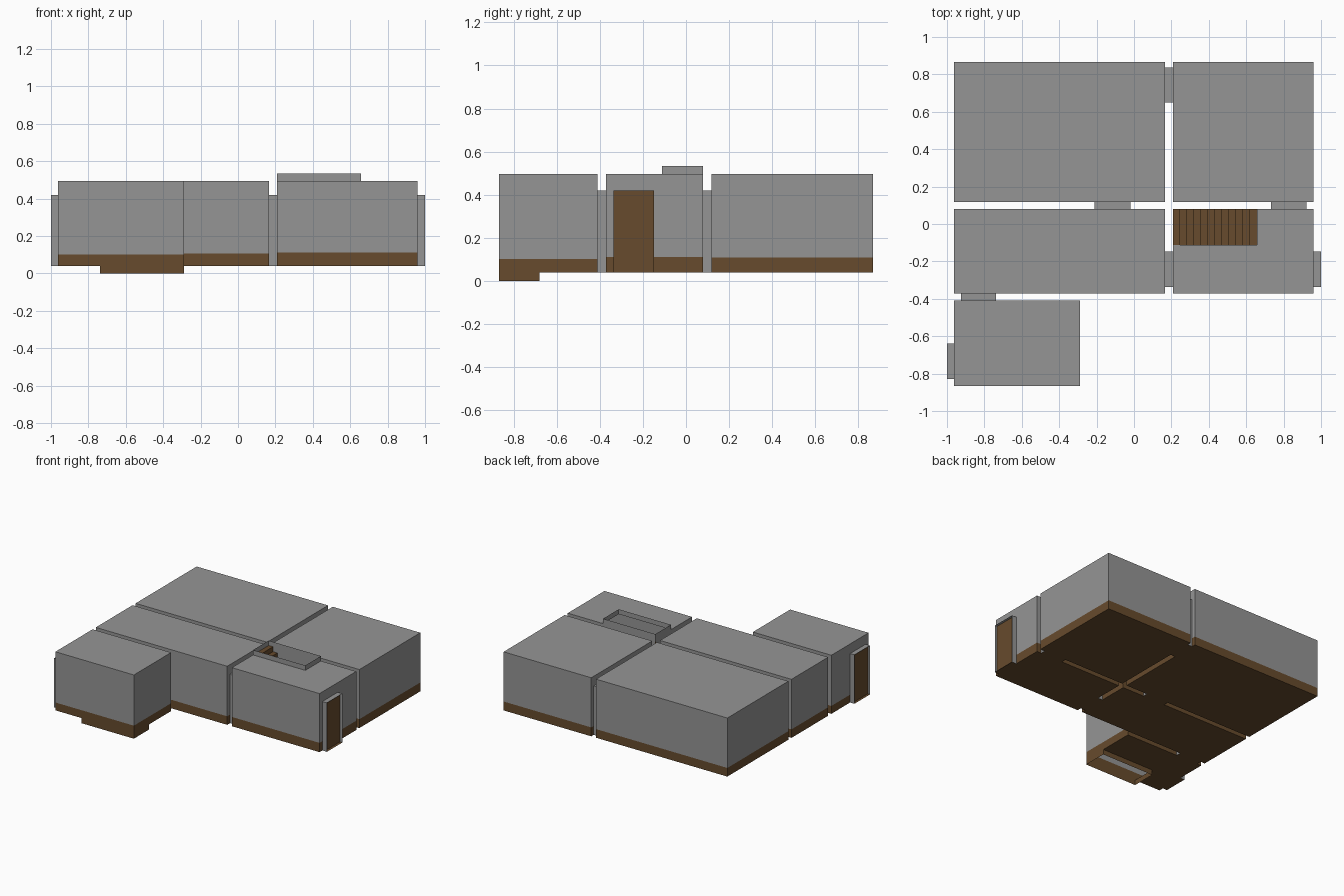
import bpy, bmesh

if "Cube" in bpy.data.objects:
    bpy.data.objects.remove(bpy.data.objects["Cube"])

FLOOR, CEIL, DOOR_TOP = 0.04, 0.495, 0.42


def material(name, rgb):
    m = bpy.data.materials.new(name)
    m.diffuse_color = (*rgb, 1)
    m.use_nodes = True
    m.node_tree.nodes["Principled BSDF"].inputs["Base Color"].default_value = m.diffuse_color
    return m


GREY = material("grey plaster", (0.30, 0.30, 0.30))
BROWN = material("brown wood", (0.135, 0.070, 0.026))


def finish(name, bm):
    bmesh.ops.remove_doubles(bm, verts=bm.verts, dist=1e-5)
    me = bpy.data.meshes.new(name)
    bm.to_mesh(me)
    bm.free()
    me.materials.append(GREY)
    me.materials.append(BROWN)
    bpy.context.collection.objects.link(bpy.data.objects.new(name, me))


def sheet(bm, axis, pos, u, v, holes=(), brown_below=-9):
    """Flat sheet across `axis`, with rectangular holes; brown under a height."""
    inside = lambda c, r: r[0] < c < r[1]
    us = sorted({*u, *(k for h in holes for k in h[0])})
    vs = sorted({*v, *(k for h in holes for k in h[1])} |
                ({brown_below} if inside(brown_below, v) else set()))
    for a, b in zip(us, us[1:]):
        for c, d in zip(vs, vs[1:]):
            mu, mv = (a + b) / 2, (c + d) / 2
            if any(inside(mu, h[0]) and inside(mv, h[1]) for h in holes):
                continue
            corners = []
            for p, q in ((a, c), (b, c), (b, d), (a, d)):
                co = [p, q]
                co.insert(axis, pos)
                corners.append(bm.verts.new(co))
            f = bm.faces.new(corners)
            f.material_index = int(mv < brown_below)


def tube(bm, x, y, z, sides, brown_below=-9, holes=None):
    """Any of the four upright sides of a box: w, e, s, n."""
    holes = holes or {}
    for s in sides:
        axis = 0 if s in "we" else 1
        pos = {"w": x[0], "e": x[1], "s": y[0], "n": y[1]}[s]
        sheet(bm, axis, pos, y if axis == 0 else x, z, holes.get(s, ()), brown_below)


# Plan: room -> x range, y range, wainscot height
X0, X1, X2, X3 = -0.9625, 0.167, 0.2075, 0.9605
rooms = {
    "back_left_room": ((X0, X1), (0.118, 0.867), 0.107),
    "back_right_room": ((X2, X3), (0.118, 0.867), 0.109),
    "middle_left_room": ((X0, X1), (-0.371, 0.08), 0.106),
    "middle_right_room": ((X2, X3), (-0.371, 0.08), 0.112),
    "front_left_room": ((X0, -0.288), (-0.867, -0.41), 0.101),
}
# Doorways: name -> x range, y range, running direction, has a closed door
doorways = {
    "back_rooms_doorway": ((X1, X2), (0.65, 0.837), 0, False),
    "left_rooms_doorway": ((-0.21, -0.02), (0.08, 0.118), 1, False),
    "right_rooms_doorway": ((0.732, 0.922), (0.08, 0.118), 1, False),
    "middle_rooms_doorway": ((X1, X2), (-0.337, -0.148), 0, False),
    "front_room_doorway": ((-0.925, -0.737), (-0.41, -0.371), 1, False),
    "east_entrance": ((X3, 1.0), (-0.337, -0.148), 0, True),
    "west_entrance": ((-1.0, X0), (-0.83, -0.64), 0, True),
}
# Stairwells: one up through a ceiling, one down through a floor
UP = ((X2, 0.657), (-0.112, 0.08))
DOWN = ((-0.738, -0.288), (-0.867, -0.68))

# Rooms: thin shells with openings where the doorways touch
for name, (x, y, band) in rooms.items():
    bm = bmesh.new()
    holes = {s: [] for s in "wesn"}
    opening = (FLOOR, DOOR_TOP)
    for dx, dy, run, _ in doorways.values():
        if run == 0 and y[0] < dy[0] < y[1]:
            if dx[1] == x[0]:
                holes["w"].append((dy, opening))
            if dx[0] == x[1]:
                holes["e"].append((dy, opening))
        if run == 1 and x[0] < dx[0] < x[1]:
            if dy[1] == y[0]:
                holes["s"].append((dx, opening))
            if dy[0] == y[1]:
                holes["n"].append((dx, opening))
    tube(bm, x, y, (FLOOR, CEIL), "wesn", band, holes)
    sheet(bm, 2, CEIL, x, y, [UP] if name == "middle_right_room" else [])
    n = len(bm.faces)
    sheet(bm, 2, FLOOR, x, y, [DOWN] if name == "front_left_room" else [])
    bm.faces.ensure_lookup_table()
    for f in bm.faces[n:]:
        f.material_index = 1
    finish(name, bm)

# Doorways: grey jambs and lintel, brown sill, brown door in the entrances
for name, (x, y, run, closed) in doorways.items():
    bm = bmesh.new()
    tube(bm, x, y, (FLOOR, DOOR_TOP), "sn" if run == 0 else "we")
    sheet(bm, 2, DOOR_TOP, x, y)
    sheet(bm, 2, FLOOR, x, y, brown_below=9)
    finish(name, bm)
    if closed:
        bm = bmesh.new()
        sheet(bm, 0, sum(x) / 2, y, (FLOOR, DOOR_TOP), brown_below=9)
        finish(name + "_door", bm)

# Stairwell rims
bm = bmesh.new()
tube(bm, *UP, (CEIL, 0.533), "wesn")
finish("upper_stairwell_rim", bm)
bm = bmesh.new()
tube(bm, *DOWN, (0.0, FLOOR), "wesn", 9)
finish("lower_stairwell_rim", bm)

# Stairs: stepped profile climbing towards -x, extruded across the well
STEPS = 12
run, rise = (UP[0][1] - UP[0][0]) / STEPS, (CEIL - FLOOR) / STEPS
profile = [(UP[0][0], FLOOR), (UP[0][1], FLOOR)]
for i in range(STEPS):
    for k in (0, 1):
        profile.append((UP[0][1] - (i + k) * run, FLOOR + (i + 1) * rise))
bm = bmesh.new()
face = bm.faces.new([bm.verts.new((px, UP[1][0], pz)) for px, pz in profile])
side = bmesh.ops.extrude_face_region(bm, geom=[face], use_keep_orig=True)["geom"]
bmesh.ops.translate(bm, vec=(0, UP[1][1] - UP[1][0], 0),
                    verts=[g for g in side if isinstance(g, bmesh.types.BMVert)])
bmesh.ops.recalc_face_normals(bm, faces=bm.faces)
for f in bm.faces:
    f.material_index = 1
finish("stairs", bm)
